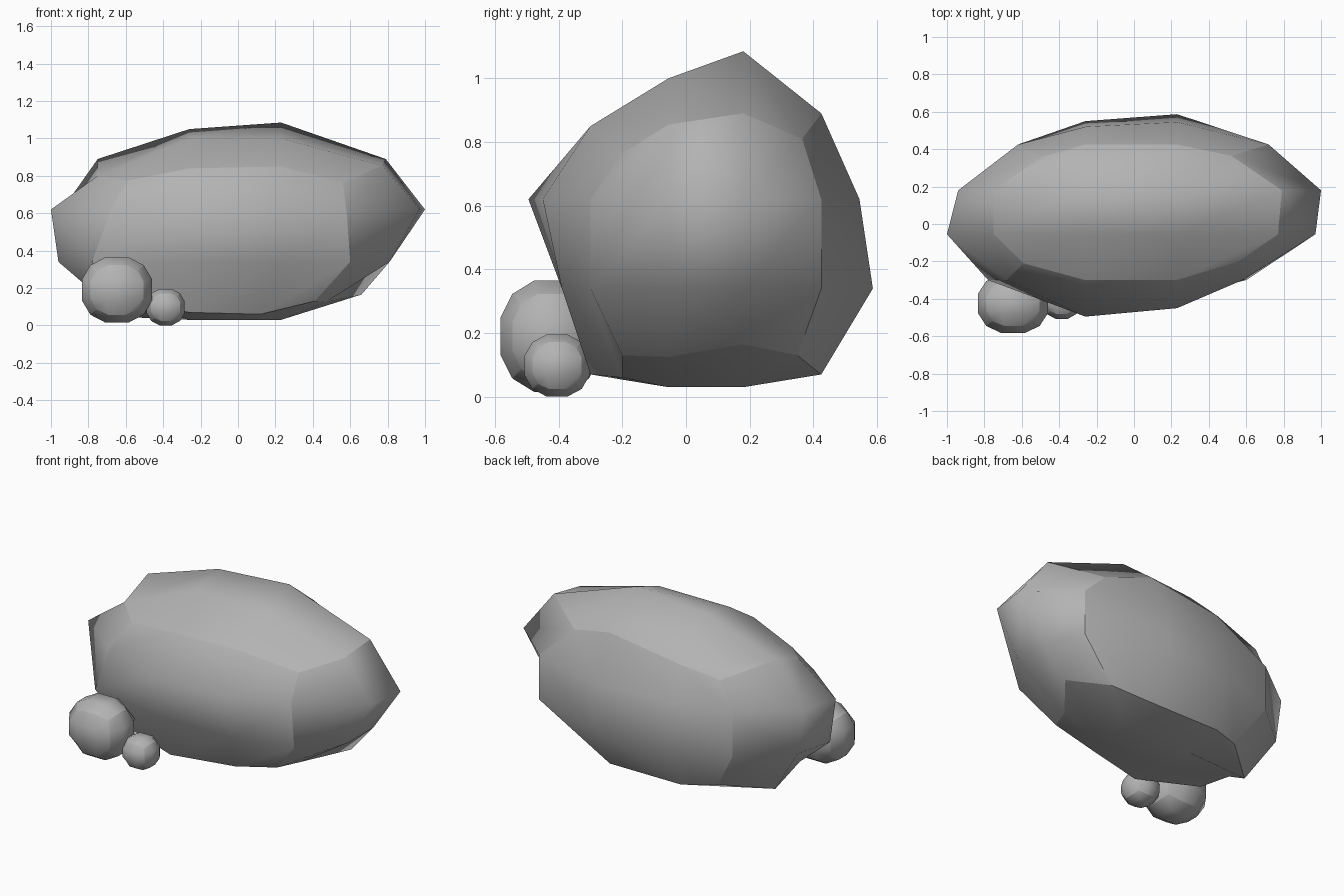
import bpy
import bmesh
from mathutils import Vector

if "Cube" in bpy.data.objects:
    bpy.data.objects.remove(bpy.data.objects["Cube"])

stone = bpy.data.materials.new("stone")
stone.diffuse_color = (.45, .45, .45, 1)
stone.use_nodes = True
stone.node_tree.nodes["Principled BSDF"].inputs["Base Color"].default_value = stone.diffuse_color


def build_rock(name, place, folds=()):
    """Skin of a 3 x 3 x 3 cell block; place(i, j, k) positions each lattice point."""
    bm = bmesh.new()
    verts, side_of = {}, {}

    def v(key):
        if key not in verts:
            verts[key] = bm.verts.new(place(*key))
        return verts[key]

    def add_face(keys, side):
        side_of[bm.faces.new([v(k) for k in keys])] = side

    for axis in range(3):
        for side in (0, 3):
            for a in range(3):
                for b in range(3):
                    loop = []
                    for da, db in ((0, 0), (1, 0), (1, 1), (0, 1)):
                        key = [a + da, b + db]
                        key.insert(axis, side)
                        loop.append(tuple(key))
                    # a fold splits the quad along a chosen diagonal
                    for p, q in folds:
                        if p in loop and q in loop:
                            n = loop.index(p)
                            loop = loop[n:] + loop[:n]
                            add_face(loop[:3], (axis, side))
                            add_face([loop[0], loop[2], loop[3]], (axis, side))
                            break
                    else:
                        add_face(loop, (axis, side))
    bmesh.ops.recalc_face_normals(bm, faces=bm.faces)
    # smooth within each of the six sides, crisp along the seams between them
    for f in bm.faces:
        f.smooth = True
    for e in bm.edges:
        f, g = e.link_faces
        e.smooth = side_of[f] == side_of[g]
    me = bpy.data.meshes.new(name)
    bm.to_mesh(me)
    bm.free()
    me.materials.append(stone)
    ob = bpy.data.objects.new(name, me)
    bpy.context.collection.objects.link(ob)


# Boulder: lattice lines, then the height of each side over the lattice
X = [-.75, -.26, .23, .72]
Y = [-.30, -.055, .18, .425]
Z = [.07, .34, .62, .89]
LEFT = [[0, -.78, -.68, 0], [-.75, -.96, -1.0, -.75],
        [-.71, -.90, -.94, -.75], [0, -.62, -.62, 0]]
RIGHT = [[0, .60, .58, 0], [.47, .81, .97, .77],
         [.66, .81, 1.0, .79], [0, .72, .72, 0]]
TOP = [[0, .80, .89, 0], [.84, 1.0, 1.05, .82],
       [.85, 1.0, 1.085, .89], [0, .855, .89, 0]]
BOTTOM = [[0, .16, .05, 0], [.07, .03, .03, .07],
          [.07, .03, .03, .07], [0, .125, .165, 0]]
FRONT = {1: (-.39, -.495), 2: (-.39, -.45)}
BACK = {1: (.55, .52), 2: (.587, .545)}
# Worn-down corners and chipped lower edges
WORN = {(0, 0, 0): (-.68, -.22, .14), (0, 0, 3): (-.59, -.21, .775),
        (0, 3, 0): (-.46, .34, .09), (0, 3, 3): (-.49, .36, .76),
        (3, 0, 0): (.41, -.20, .13), (3, 0, 3): (.56, -.20, .765),
        (3, 3, 0): (.46, .35, .13), (3, 3, 3): (.52, .365, .81),
        (2, 0, 0): (.12, -.20, .06), (0, 2, 0): (-.71, .13, .05)}


def boulder_point(i, j, k):
    if (i, j, k) in WORN:
        return WORN[i, j, k]
    x, y, z = X[i], Y[j], Z[k]
    if i in (0, 3):
        x = (LEFT if i == 0 else RIGHT)[j][k]
    if k in (0, 3):
        z = (BOTTOM if k == 0 else TOP)[i][j]
    if j in (0, 3) and i in (1, 2) and k in (1, 2):
        y = (FRONT if j == 0 else BACK)[i][k - 1]
    return (x, y, z)


build_rock("boulder", boulder_point, folds=[((0, 2, 2), (0, 1, 3))])


# Pebbles: rounded blocks with flattened corners
def build_pebble(name, centre, half):
    def place(i, j, k):
        d = Vector((i - 1.5, j - 1.5, k - 1.5))
        worn = .98 if d.length > 2.5 else 1.06
        d = d.normalized() * worn
        return [c + h * t for c, h, t in zip(centre, half, d)]
    build_rock(name, place)


build_pebble("large_pebble", (-.647, -.425, .19), (.195, .165, .182))
build_pebble("small_pebble", (-.387, -.405, .098), (.106, .106, .101))
